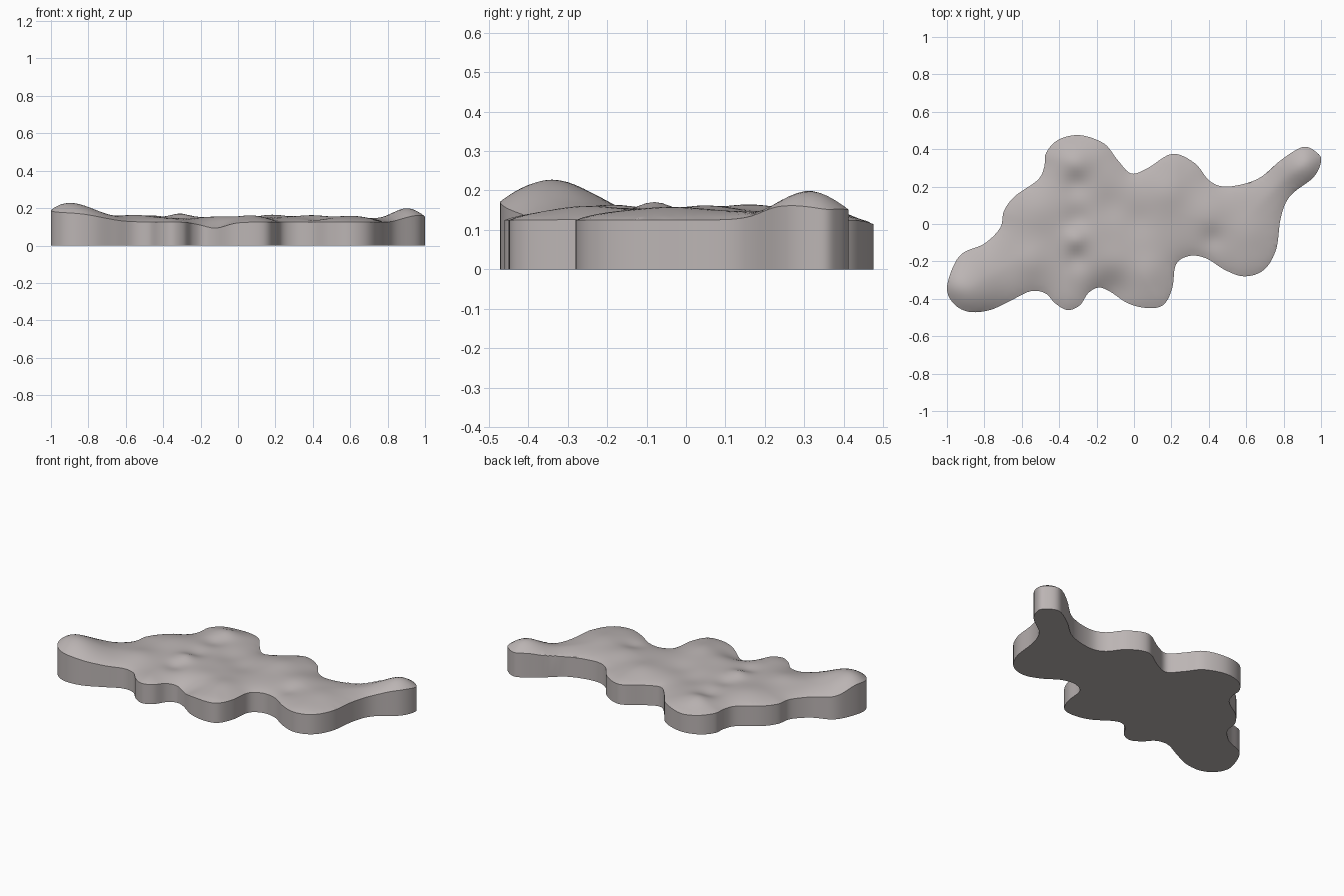
import bpy, bmesh, math
from mathutils import Vector
from mathutils.geometry import delaunay_2d_cdt

if "Cube" in bpy.data.objects:
    bpy.data.objects.remove(bpy.data.objects["Cube"])

# Outline control points, clockwise seen from above
OUTLINE = [
    (-.29, .475), (-.16, .43), (-.09, .345), (-.015, .27), (.075, .30), (.205, .375),
    (.325, .325), (.405, .23), (.50, .20), (.66, .24), (.79, .345), (.905, .412),
    (.98, .38), (1, .335), (.96, .25), (.835, .15), (.785, .035), (.76, -.135),
    (.695, -.245), (.59, -.28), (.485, -.245), (.39, -.185), (.30, -.17), (.225, -.215),
    (.205, -.34), (.16, -.43), (.08, -.45), (-.03, -.425), (-.13, -.36), (-.19, -.34),
    (-.245, -.37), (-.29, -.435), (-.355, -.46), (-.42, -.425), (-.475, -.37), (-.555, -.36),
    (-.66, -.41), (-.77, -.46), (-.88, -.47), (-.96, -.43), (-1, -.35), (-.97, -.235),
    (-.915, -.155), (-.80, -.105), (-.715, -.02), (-.695, .07), (-.635, .15), (-.515, .235),
    (-.48, .305), (-.47, .38), (-.405, .45)]

# Bumps and hollows: x, y, height, radius
BUMPS = [
    (-.88, -.36, .072, .17), (-.98, -.30, .025, .10), (.91, .31, .055, .12),
    (-.31, .33, .022, .08), (-.31, .21, -.016, .07), (-.31, -.08, .020, .06),
    (-.30, .03, -.014, .07), (-.31, -.19, -.014, .06), (-.55, -.20, .013, .09),
    (-.50, .08, .012, .11), (-.12, .10, -.012, .09), (.02, .02, -.012, .09),
    (.18, .17, .014, .10), (.40, .06, .012, .10), (.42, -.08, -.012, .06),
    (.62, -.04, .008, .09), (.08, -.25, .012, .09), (-.12, -.36, -.032, .10),
    (-.1, -.2, .006, .08), (-.31, .46, -.012, .10)]


def smooth_loop(points, steps):
    """Closed Catmull-Rom curve through the points."""
    pts = [Vector(p) for p in points]
    n, out = len(pts), []
    for i in range(n):
        a, b, c, d = (pts[(i + k) % n] for k in (-1, 0, 1, 2))
        for s in range(steps):
            t = s / steps
            out.append(.5 * (2 * b + (c - a) * t + (2 * a - 5 * b + 4 * c - d) * t * t
                             + (3 * b - a - 3 * c + d) * t ** 3))
    return out


def inside(x, y, loop):
    hit = False
    for p, q in zip(loop, loop[1:] + loop[:1]):
        if (p.y > y) != (q.y > y) and x < p.x + (y - p.y) * (q.x - p.x) / (q.y - p.y):
            hit = not hit
    return hit


def rim_distance(x, y, loop):
    return min((p.x - x) ** 2 + (p.y - y) ** 2 for p in loop) ** .5


def height(x, y, loop):
    rise = .028 * (1 - math.exp(-rim_distance(x, y, loop) / .07))
    bumps = sum(h * math.exp(-((x - cx) ** 2 + (y - cy) ** 2) / (r * r))
                for cx, cy, h, r in BUMPS)
    return .125 + rise + bumps


# Uneven top surface: outline filled with a regular grid of points
loop = smooth_loop(OUTLINE[::-1], 6)
step = .02
grid = [Vector((i * step, j * step)) for i in range(-50, 51) for j in range(-24, 25)
        if inside(i * step, j * step, loop) and rim_distance(i * step, j * step, loop) > .012]
edges = [(i, (i + 1) % len(loop)) for i in range(len(loop))]
co, _, faces, *_ = delaunay_2d_cdt(loop + grid, edges, [], 1, 1e-5)

bm = bmesh.new()
verts = [bm.verts.new((p.x, p.y, height(p.x, p.y, loop))) for p in co]
for f in faces:
    bm.faces.new([verts[i] for i in f])

# Straight side wall down to a flat base
rim = [e for e in bm.edges if e.is_boundary]
wall = bmesh.ops.extrude_edge_only(bm, edges=rim)["geom"]
for v in wall:
    if isinstance(v, bmesh.types.BMVert):
        v.co.z = 0
base = [e for e in wall if isinstance(e, bmesh.types.BMEdge) and all(v.co.z == 0 for v in e.verts)]
bmesh.ops.triangle_fill(bm, edges=base, use_beauty=True)
bmesh.ops.recalc_face_normals(bm, faces=bm.faces)

mesh = bpy.data.meshes.new("rock_slab")
bm.to_mesh(mesh)
bm.free()
slab = bpy.data.objects.new("rock_slab", mesh)
bpy.context.collection.objects.link(slab)

# Warm grey stone
stone = bpy.data.materials.new("stone")
stone.diffuse_color = (.50, .46, .455, 1)
stone.use_nodes = True
stone.node_tree.nodes["Principled BSDF"].inputs["Base Color"].default_value = stone.diffuse_color
mesh.materials.append(stone)

bpy.context.view_layer.objects.active = slab
slab.select_set(True)
bpy.ops.object.shade_smooth_by_angle(angle=math.radians(35))
